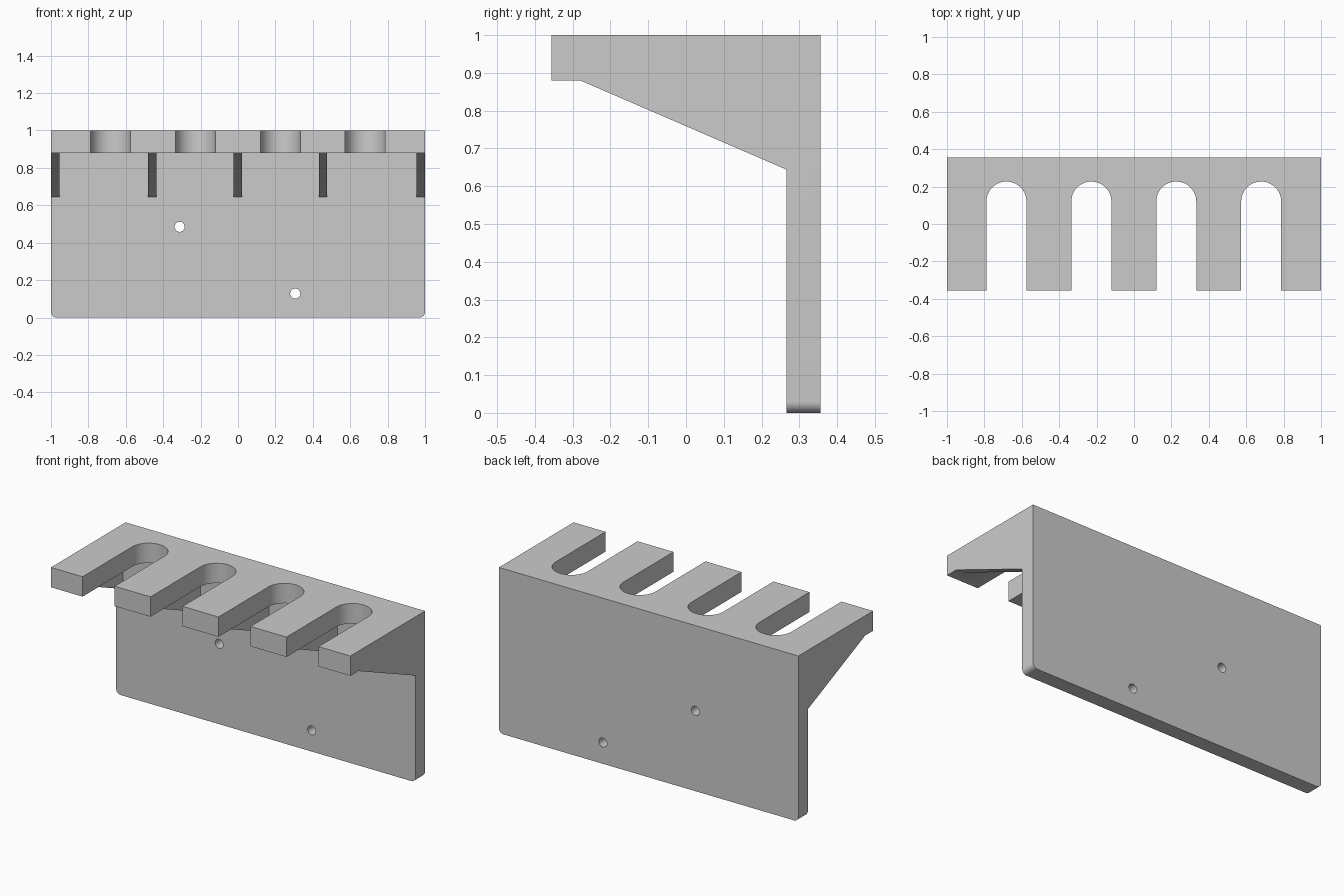
import bpy, bmesh
from math import cos, sin, pi
from mathutils import Vector

if "Cube" in bpy.data.objects:
    bpy.data.objects.remove(bpy.data.objects["Cube"])

D = 0.356          # half depth
PLATE_Y = 0.266    # front face of the back plate
SHELF_Z = 0.88     # underside of the shelf


def arc(cx, cy, r, a0, a1, n):
    return [(cx + r * cos(a0 + (a1 - a0) * i / n),
             cy + r * sin(a0 + (a1 - a0) * i / n)) for i in range(n + 1)]


def prism(name, outline, place, lo, hi):
    """Extrude a 2D outline from lo to hi; place maps (u, v, w) to xyz."""
    bm = bmesh.new()
    face = bm.faces.new([bm.verts.new(place(u, v, lo)) for u, v in outline])
    ext = bmesh.ops.extrude_face_region(bm, geom=[face])
    verts = [g for g in ext["geom"] if isinstance(g, bmesh.types.BMVert)]
    bmesh.ops.translate(bm, verts=verts,
                        vec=Vector(place(0, 0, hi)) - Vector(place(0, 0, lo)))
    bmesh.ops.recalc_face_normals(bm, faces=bm.faces)
    mesh = bpy.data.meshes.new(name)
    bm.to_mesh(mesh)
    bm.free()
    obj = bpy.data.objects.new(name, mesh)
    bpy.context.collection.objects.link(obj)
    return obj


def combine(target, other, operation):
    mod = target.modifiers.new(other.name, 'BOOLEAN')
    mod.operation = operation
    mod.solver = 'EXACT'
    mod.object = other
    bpy.context.view_layer.objects.active = target
    bpy.ops.object.modifier_apply(modifier=mod.name)
    bpy.data.objects.remove(other)


def along_x(u, v, w): return (w, u, v)
def along_y(u, v, w): return (u, w, v)
def along_z(u, v, w): return (u, v, w)


# Shelf with four round-ended slots open to the front
r = 0.107
outline = [(-1, D), (-1, -D)]
for cx in (-0.682, -0.228, 0.226, 0.68):
    outline += [(cx - r, -D)] + arc(cx, 0.12, r, pi, 0, 24) + [(cx + r, -D)]
outline += [(1, -D), (1, D)]
rack = prism("slotted_rack", outline, along_z, SHELF_Z, 1)

# Back plate with rounded bottom corners, sunk into the shelf
c = 0.03
plate_outline = ([(1, 0.94), (-1, 0.94)] + arc(-1 + c, c, c, pi, 1.5 * pi, 8)
                 + arc(1 - c, c, c, -pi / 2, 0, 8))
combine(rack, prism("back_plate", plate_outline, along_y, PLATE_Y, D), 'UNION')

# Triangular ribs under each finger
rib_outline = [(-0.28, SHELF_Z), (PLATE_Y, 0.644), (0.31, 0.644),
               (0.31, 0.94), (-0.28, 0.94)]
# the sunk top of each rib is kept inside its finger
for x0, x1 in ((-1, -0.955), (-0.482, -0.437), (-0.023, 0.021),
               (0.432, 0.477), (0.955, 1)):
    combine(rack, prism("rib", rib_outline, along_x, x0, x1), 'UNION')

# Screw holes through the plate
for x, z in ((-0.312, 0.485), (0.306, 0.128)):
    hole = prism("hole_cutter", arc(x, z, 0.027, 0, 2 * pi, 32)[:-1],
                 along_y, 0.2, 0.5)
    combine(rack, hole, 'DIFFERENCE')

# Smooth curved walls, crisp edges
bpy.ops.object.select_all(action='DESELECT')
rack.select_set(True)
bpy.context.view_layer.objects.active = rack
bpy.ops.object.shade_smooth_by_angle()
